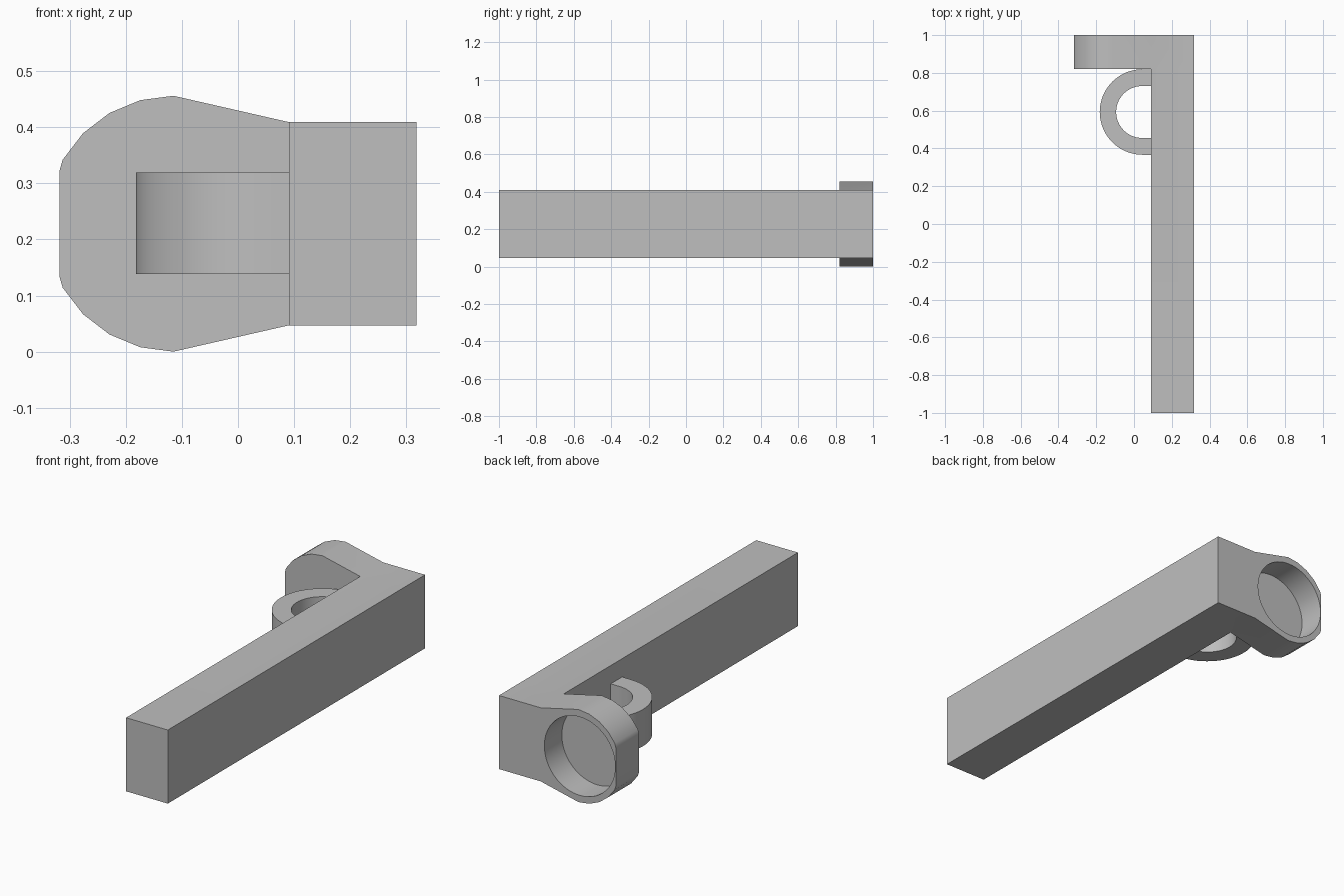
import bpy
import bmesh
from math import cos, sin, pi, radians
from mathutils import Vector

default = bpy.data.objects.get("Cube")
if default:
    bpy.data.objects.remove(default, do_unlink=True)

grey = bpy.data.materials.new("plain grey")
grey.use_nodes = True
colour = (0.52, 0.52, 0.52, 1)
grey.diffuse_color = colour
grey.node_tree.nodes["Principled BSDF"].inputs["Base Color"].default_value = colour


def extrude(name, points, offset):
    """Closed prism from a planar outline."""
    bm = bmesh.new()
    face = bm.faces.new([bm.verts.new(p) for p in points])
    result = bmesh.ops.extrude_face_region(bm, geom=[face])
    moved = [g for g in result["geom"] if isinstance(g, bmesh.types.BMVert)]
    bmesh.ops.translate(bm, verts=moved, vec=Vector(offset))
    bmesh.ops.recalc_face_normals(bm, faces=bm.faces)
    mesh = bpy.data.meshes.new(name)
    bm.to_mesh(mesh)
    bm.free()
    mesh.materials.append(grey)
    obj = bpy.data.objects.new(name, mesh)
    bpy.context.collection.objects.link(obj)
    return obj


def combine(target, other, operation):
    """Apply a boolean and discard the helper."""
    bpy.context.view_layer.objects.active = target
    mod = target.modifiers.new(operation, "BOOLEAN")
    mod.operation, mod.solver, mod.object = operation, "EXACT", other
    bpy.ops.object.modifier_apply(modifier=mod.name)
    bpy.data.objects.remove(other, do_unlink=True)


def arc(cx, cy, r, start, end, steps):
    angles = [radians(start + (end - start) * i / steps) for i in range(steps + 1)]
    return [(cx + r * cos(a), cy + r * sin(a)) for a in angles]


MID, LEFT, INNER, RIGHT = 0.228, -0.318, 0.091, 0.318
HALF = 0.181

# Long rectangular bar
bar = extrude("bar_with_end_plate",
              [(x, -1, z) for x, z in ((INNER, MID - HALF), (RIGHT, MID - HALF),
                                       (RIGHT, MID + HALF), (INNER, MID + HALF))],
              (0, 2, 0))

# Rounded end plate, tapered into the bar and flattened at its tip
upper = [(RIGHT, MID + HALF), (INNER, MID + HALF)]
upper += arc(-0.115, MID, 0.228, 90, 150, 4) + [(LEFT, MID + 0.095)]
lower = [(x, 2 * MID - z) for x, z in reversed(upper)]
plate = extrude("end_plate", [(x, 0.82, z) for x, z in upper + lower], (0, 0.18, 0))
combine(bar, plate, "UNION")

# Round recess in the back of the plate
disc = arc(-0.122, MID, 0.193, 0, 360, 64)[:-1]
cutter = extrude("recess_cutter", [(x, 0.864, z) for x, z in disc], (0, 0.3, 0))
cutter.hide_render = True
combine(bar, cutter, "DIFFERENCE")

# Half-round loop on the side of the bar
outer = arc(0.045, 0.593, 0.2265, 90, 270, 32)
inner = arc(0.043, 0.593, 0.1375, 270, 90, 32)
ends = [(INNER, 0.593 + s * r) for s, r in ((-1, 0.2265), (-1, 0.1375), (1, 0.1375), (1, 0.2265))]
outline = outer + ends[:2] + inner + ends[2:]
loop = extrude("side_loop", [(x, y, MID - 0.09) for x, y in outline], (0, 0, 0.181))

# Smooth curved walls, keep hard edges
for obj in (bar, loop):
    bpy.ops.object.select_all(action="DESELECT")
    obj.select_set(True)
    bpy.context.view_layer.objects.active = obj
    bpy.ops.object.shade_smooth_by_angle(angle=pi / 6)
